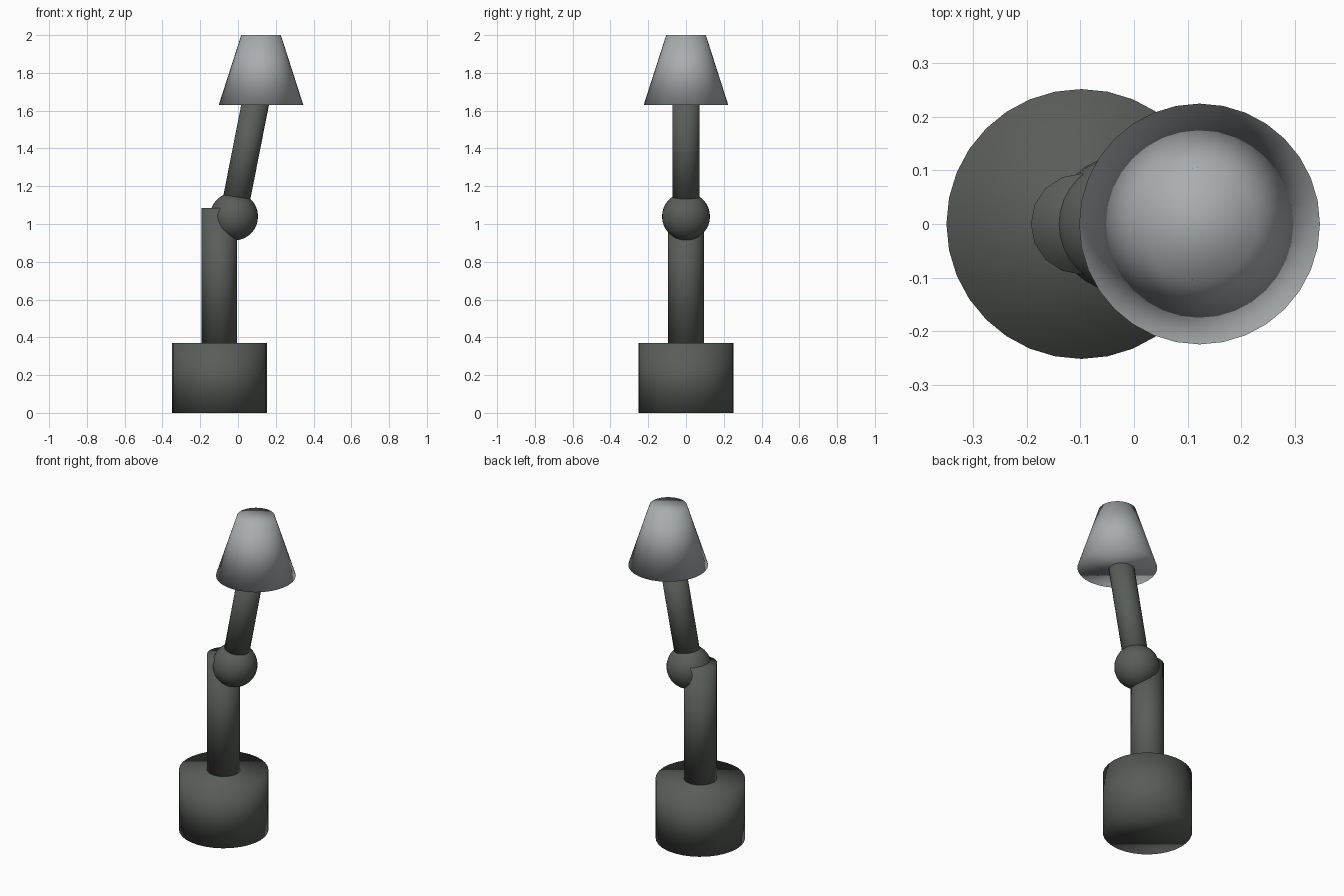
import bpy
from mathutils import Vector

cube = bpy.data.objects.get("Cube")
if cube:
    bpy.data.objects.remove(cube, do_unlink=True)


def material(name, colour):
    mat = bpy.data.materials.new(name)
    mat.use_nodes = True
    mat.diffuse_color = colour
    mat.node_tree.nodes["Principled BSDF"].inputs["Base Color"].default_value = colour
    return mat


dark_grey = material("dark grey", (0.10, 0.11, 0.10, 1))
light_grey = material("light grey", (0.40, 0.42, 0.43, 1))


def finish(name, mat):
    """Name, colour and fully smooth the active object, caps included."""
    obj = bpy.context.object
    obj.name = name
    obj.data.materials.append(mat)
    bpy.ops.object.shade_smooth()
    return obj


def rod(name, start, end, r_start, r_end, sides, mat):
    """Closed round bar or frustum between two points."""
    start, end = Vector(start), Vector(end)
    axis = end - start
    bpy.ops.mesh.primitive_cone_add(
        vertices=sides, radius1=r_start, radius2=r_end, depth=axis.length,
        location=(start + end) / 2,
        rotation=axis.to_track_quat('Z', 'Y').to_euler())
    return finish(name, mat)


# Heavy round base and upright post
rod("base", (-0.098, 0, 0), (-0.098, 0, 0.37), 0.251, 0.251, 32, dark_grey)
rod("lower_post", (-0.098, 0, 0.36), (-0.098, 0, 1.085), 0.094, 0.094, 16, dark_grey)

# Ball joint
bpy.ops.mesh.primitive_uv_sphere_add(
    segments=32, ring_count=16, radius=0.127, location=(-0.021, 0, 1.04))
finish("ball_joint", dark_grey)

# Leaning arm, ending inside the shade
rod("upper_arm", (-0.022, 0, 1.06), (0.108, 0, 1.72), 0.072, 0.072, 32, dark_grey)

# Tapered shade
rod("lamp_shade", (0.122, 0, 1.63), (0.122, 0, 2.0), 0.224, 0.105, 32, light_grey)
